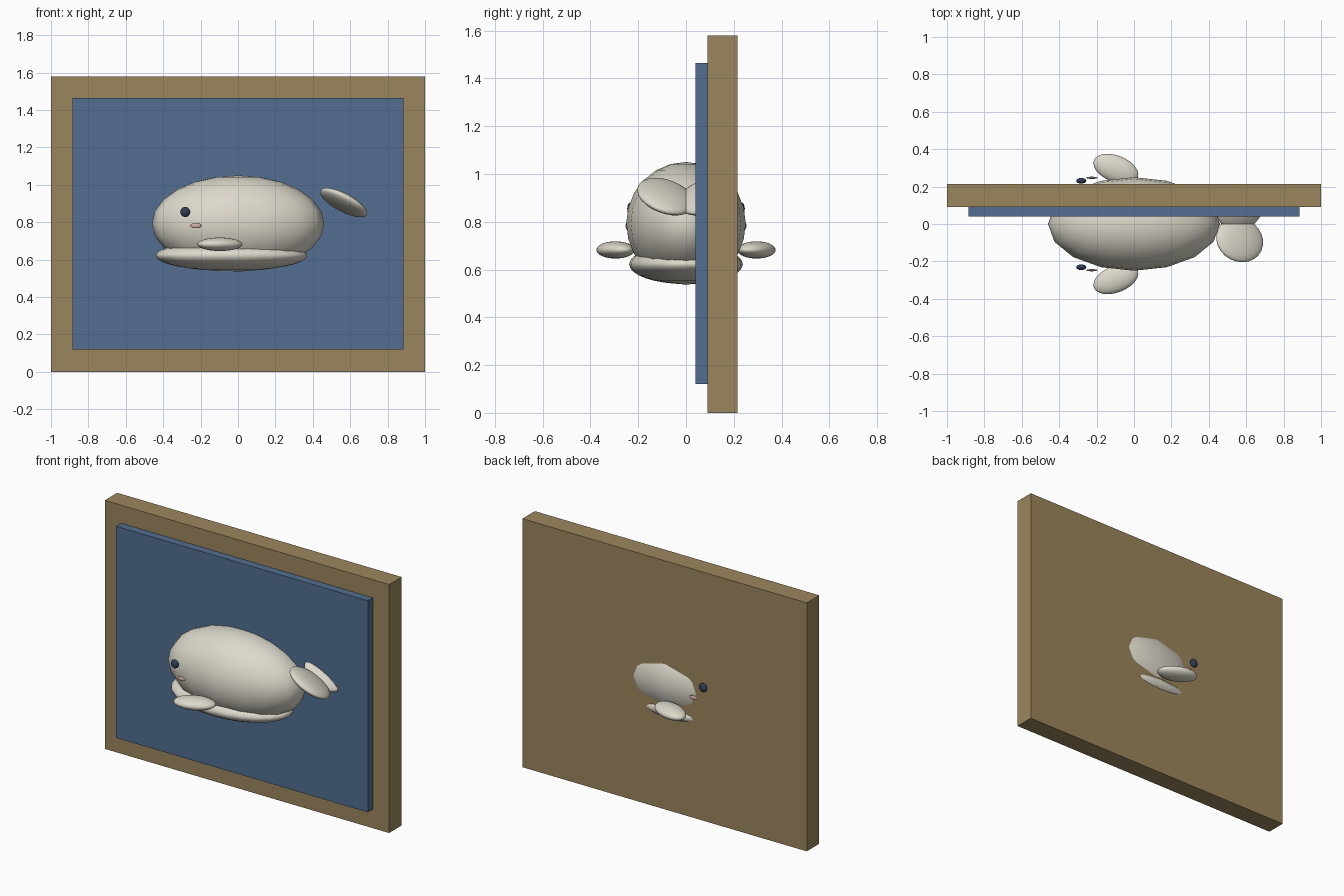
import bpy
from math import radians

if "Cube" in bpy.data.objects:
    bpy.data.objects.remove(bpy.data.objects["Cube"])


def material(name, rgb):
    m = bpy.data.materials.new(name)
    m.diffuse_color = (*rgb, 1)
    m.use_nodes = True
    m.node_tree.nodes["Principled BSDF"].inputs["Base Color"].default_value = m.diffuse_color
    return m


wood = material("wood", (0.33, 0.24, 0.11))
blue = material("blue", (0.085, 0.155, 0.28))
cream = material("cream", (0.72, 0.69, 0.60))
navy = material("navy", (0.03, 0.05, 0.09))
pink = material("pink", (0.65, 0.42, 0.38))


def box(name, lo, hi, mat):
    bpy.ops.mesh.primitive_cube_add(size=1, location=[(a + b) / 2 for a, b in zip(lo, hi)])
    o = bpy.context.object
    o.name = name
    o.scale = [b - a for a, b in zip(lo, hi)]
    o.data.materials.append(mat)
    return o


def ellipsoid(name, loc, radii, mat, rot=(0, 0, 0), seg=24, rings=16):
    bpy.ops.mesh.primitive_uv_sphere_add(segments=seg, ring_count=rings, radius=1,
                                         location=loc, rotation=[radians(a) for a in rot])
    o = bpy.context.object
    o.name = name
    o.scale = radii
    o.data.materials.append(mat)
    bpy.ops.object.shade_smooth()
    return o


def pair(name, loc, radii, mat, rot=(0, 0, 0), **kw):
    # one part on each side of the y = 0 plane
    for side, s in (("near", 1), ("far", -1)):
        ellipsoid(f"{name}_{side}", (loc[0], s * loc[1], loc[2]), radii, mat,
                  (s * rot[0], rot[1], s * rot[2]), **kw)


# Backing board and raised panel
box("board", (-1, 0.09, 0), (1, 0.215, 1.58), wood)
box("panel", (-0.885, 0.04, 0.12), (0.885, 0.095, 1.465), blue)

# Whale body and belly
ellipsoid("body", (0, 0, 0.793), (0.46, 0.25, 0.257), cream, seg=16, rings=12)
ellipsoid("belly", (-0.035, 0, 0.622), (0.405, 0.238, 0.083), cream)

# Flippers and tail flukes
pair("flipper", (-0.097, -0.295, 0.682), (0.126, 0.071, 0.036), cream, (0, 0, 21))
pair("tail_fluke", (0.565, -0.085, 0.905), (0.14, 0.124, 0.037), cream, (-16, 28, 0))

# Eyes and cheeks
pair("eye", (-0.282, -0.231, 0.855), (0.027, 0.015, 0.027), navy, seg=16, rings=10)
pair("cheek", (-0.226, -0.247, 0.782), (0.03, 0.006, 0.014), pink, seg=16, rings=10)
